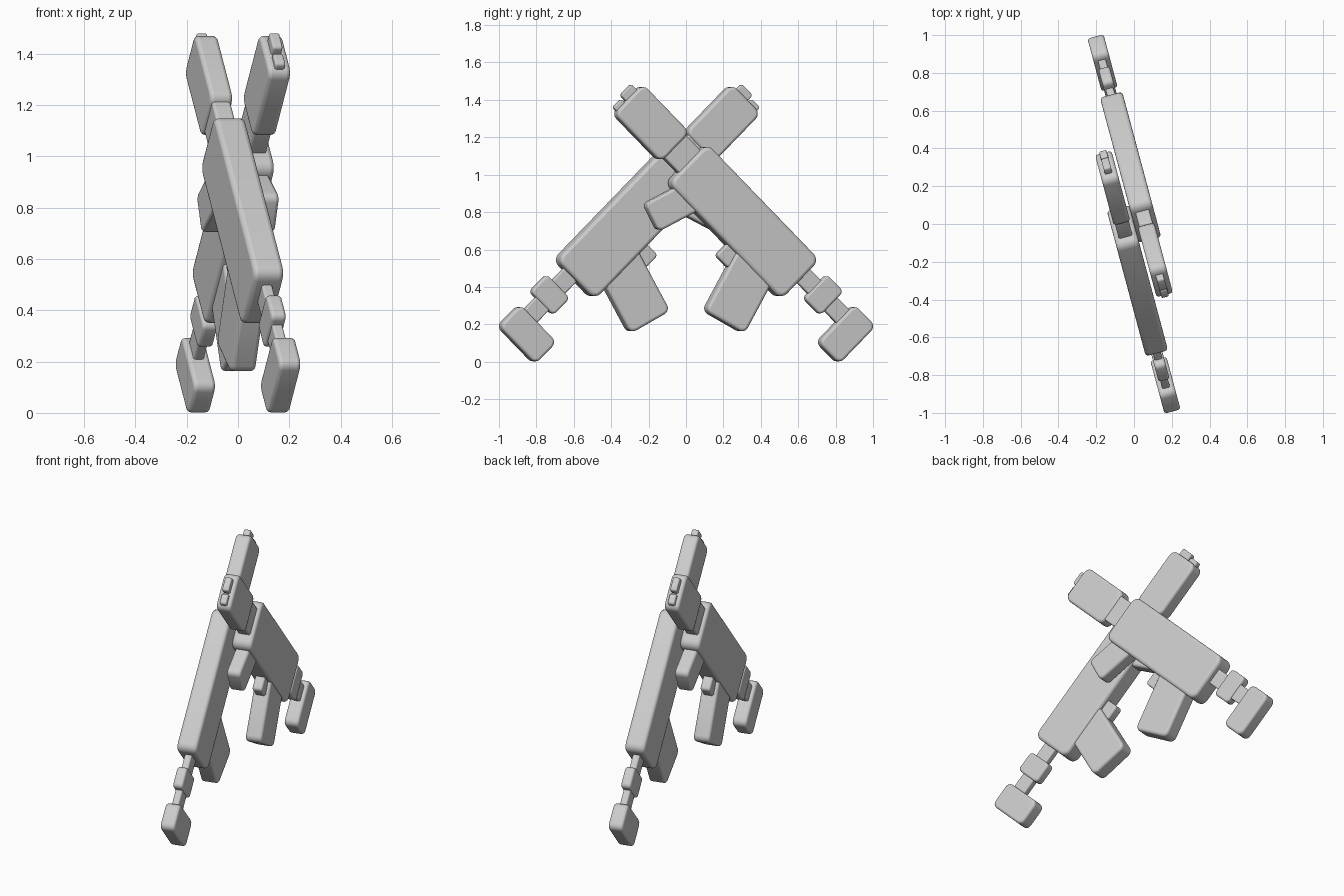
import bpy, bmesh
from math import radians, sin, cos
from mathutils import Matrix, Vector

if "Cube" in bpy.data.objects:
    bpy.data.objects.remove(bpy.data.objects["Cube"])

YAW = radians(15)
OFFSET = 0.06           # distance of each blaster's mid plane from the centre
U = Vector((-sin(YAW), cos(YAW), 0))
N = Vector((cos(YAW), sin(YAW), 0))
Z = Vector((0, 0, 1))


def plane_dirs(deg):
    t = radians(deg)
    return U * cos(t) + Z * sin(t), Z * cos(t) - U * sin(t)


AXIS, ACROSS = plane_dirs(-45)

# name: (along, across), (length, height, thickness), extra tilt, corner radius, rim radius
PARTS = {
    "body":         ((-0.322, 0.738), (0.88, 0.30, 0.122), 0, 0.045, 0.018),
    "barrel":       ((0.25, 0.772), (0.44, 0.10, 0.042), 0, 0.012, 0.008),
    "barrel_ring":  ((0.271, 0.777), (0.13, 0.18, 0.06), 0, 0.025, 0.012),
    "muzzle_block": ((0.509, 0.717), (0.165, 0.285, 0.088), 0, 0.035, 0.014),
    "magazine":     ((-0.07, 0.476), (0.25, 0.40, 0.10), 16, 0.035, 0.015),
    "trigger":      ((-0.25, 0.565), (0.10, 0.12, 0.06), 0, 0.02, 0.01),
    "grip":         ((-0.643, 0.556), (0.34, 0.168, 0.085), 72, 0.03, 0.014),
    "neck":         ((-0.82, 0.755), (0.18, 0.17, 0.075), 0, 0.015, 0.01),
    "stock":        ((-1.053, 0.752), (0.366, 0.225, 0.09), 0, 0.04, 0.015),
    "upper_tab":    ((-1.245, 0.78), (0.065, 0.085, 0.04), 0, 0.013, 0.007),
    "lower_tab":    ((-1.235, 0.695), (0.05, 0.065, 0.04), 0, 0.013, 0.007),
}


def rounded_block(name, place, size, tilt, corner, rim, turn):
    bm = bmesh.new()
    bmesh.ops.create_cube(bm, size=1, matrix=Matrix.Diagonal((*size, 1)))
    # round the side profile
    edges = [e for e in bm.edges
             if abs(e.verts[0].co.z - e.verts[1].co.z) > 1e-5]
    bmesh.ops.bevel(bm, geom=edges, offset=corner, offset_type='OFFSET',
                    segments=4, profile=0.5, affect='EDGES')
    # place it in the tilted plane of the blaster
    e1, e2 = plane_dirs(-45 + tilt)
    rot = Matrix((e1, e2, N)).transposed().to_4x4()
    centre = AXIS * place[0] + ACROSS * place[1] + N * OFFSET
    mesh = bpy.data.meshes.new(name)
    bm.to_mesh(mesh)
    bm.free()
    ob = bpy.data.objects.new(name, mesh)
    bpy.context.collection.objects.link(ob)
    ob.matrix_world = Matrix.Rotation(turn, 4, 'Z') @ Matrix.Translation(centre) @ rot
    # soften the rims of the flat sides
    mod = ob.modifiers.new("rim", 'BEVEL')
    mod.width = rim
    mod.segments = 3
    mod.limit_method = 'ANGLE'
    mod.angle_limit = radians(50)
    bpy.ops.object.select_all(action='DESELECT')
    ob.select_set(True)
    bpy.context.view_layer.objects.active = ob
    bpy.ops.object.shade_smooth_by_angle(angle=radians(40))


# two identical crossed blasters, half a turn apart
for side, turn in (("right", 0), ("left", radians(180))):
    for part, spec in PARTS.items():
        rounded_block(f"{side}_{part}", *spec, turn)
